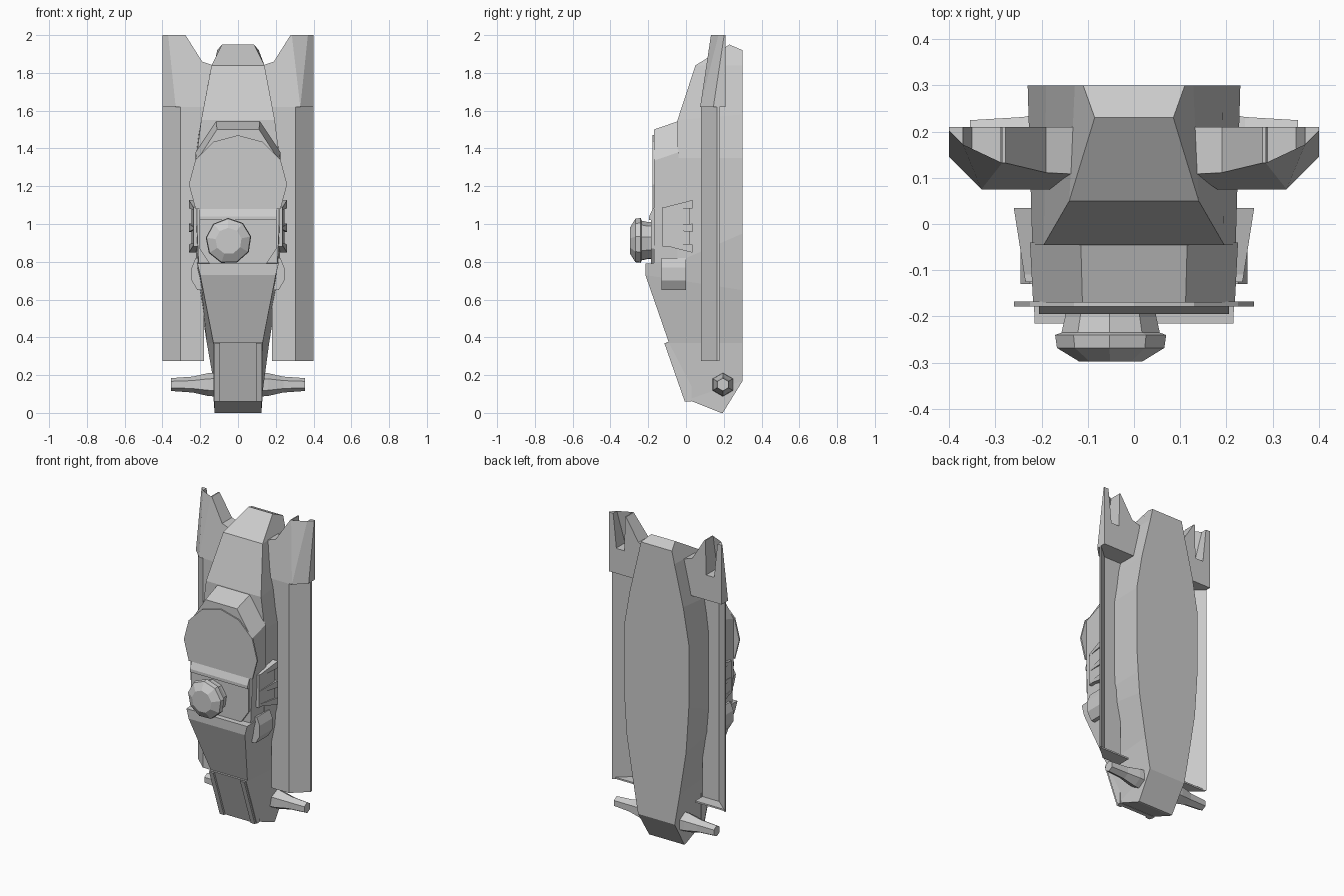
import bpy, bmesh, math

if "Cube" in bpy.data.objects:
    bpy.data.objects.remove(bpy.data.objects["Cube"])


def loft(name, rings, wrap=True):
    """Skin a list of equal-length vertex rings and cap both ends."""
    bm = bmesh.new()
    vs = [[bm.verts.new(p) for p in r] for r in rings]
    n = len(rings[0])
    for a, b in zip(vs, vs[1:]):
        for i in range(n):
            j = (i + 1) % n
            bm.faces.new((a[i], a[j], b[j], b[i]))
    caps = [bm.faces.new(vs[0]), bm.faces.new(vs[-1][::-1])]
    bmesh.ops.triangulate(bm, faces=[f for f in caps if len(f.verts) > 4])
    bmesh.ops.remove_doubles(bm, verts=bm.verts, dist=1e-5)
    bmesh.ops.recalc_face_normals(bm, faces=bm.faces)
    me = bpy.data.meshes.new(name)
    bm.to_mesh(me)
    bm.free()
    ob = bpy.data.objects.new(name, me)
    bpy.context.collection.objects.link(ob)
    return ob


def plate(name, outline, y_front, y_back):
    """Extrude an (x, z) outline along y; y_front may be a function."""
    f = y_front if callable(y_front) else (lambda x, z: y_front)
    return loft(name, [[(x, f(x, z), z) for x, z in outline],
                       [(x, y_back, z) for x, z in outline]])


def mirrored(pts):
    return pts + [(-x, z) for x, z in reversed(pts)]


def box(name, x0, x1, y0, y1, z0, z1):
    return plate(name, [(x0, z0), (x1, z0), (x1, z1), (x0, z1)], y0, y1)


def mirror(ob):
    m = ob.modifiers.new("Mirror", 'MIRROR')
    m.use_axis = (True, False, False)
    return ob


# Main hull: stations of front edge (x, y, z) and back edge (x, y, z)
stations = [
    ((.125, .185, 0), (.125, .195, 0)),
    ((.125, .01, .07), (.13, .30, .17)),
    ((.13, -.09, .37), (.165, .30, .37)),
    ((.20, -.215, .73), (.21, .30, .65)),
    ((.215, -.215, .79), (.22, .30, .79)),
    ((.22, -.045, .80), (.23, .30, .95)),
    ((.22, -.045, 1.35), (.23, .30, 1.35)),
    ((.195, -.045, 1.55), (.19, .30, 1.58)),
    ((.14, .05, 1.84), (.128, .30, 1.84)),
    ((.085, .23, 1.95), (.11, .30, 1.92)),
]
loft("hull", [[f, b, (-b[0], b[1], b[2]), (-f[0], f[1], f[2])] for f, b in stations])

# Raised upper deck with bevelled top edge
deck = mirrored([(.215, .79), (.225, 1.0), (.225, 1.38), (.115, 1.545)])
rim = [(x, z - .045 if z > 1.3 else z) for x, z in deck]
loft("upper_deck", [[(x * .97, -.17, z) for x, z in rim], [(x, -.04, z) for x, z in deck]])

# Round deck plate, flat at its lower edge
arc = [(.26 * math.cos(math.radians(a)), 1.21 + .26 * math.sin(math.radians(a)))
       for a in (-30, 0, 30, 60, 90)]
plate("deck_disc", arc + [(-x, z) for x, z in reversed(arc[:-1])], -.178, -.168)

# Cross rib and octagonal mount panel under the disc
loft("cross_rib", [[(s * .205, y, z) for y, z in
                    ((-.17, 1.095), (-.195, 1.04), (-.195, 1.02), (-.17, 1.02))] for s in (-1, 1)])
plate("mount_panel", mirrored([(.15, .79), (.205, .87), (.205, 1.03)]), -.185, -.165)

# Stepped nine-sided knob
rings = []
for r, y in ((.10, -.165), (.10, -.20), (.108, -.235), (.122, -.24),
             (.118, -.268), (.07, -.297)):
    rings.append([(-.05 + r * math.cos(k * math.tau / 9 + .2), y,
                   .91 + r * math.sin(k * math.tau / 9 + .2)) for k in range(9)])
loft("round_knob", rings)

# Sloped nose plate with two raised rails
nose_y = lambda x, z: -.103 + (.37 - z) * .35
plate("nose_plate", mirrored([(.13, .06), (.13, .375)]), nose_y, .03)
mirror(plate("nose_rail", [(.095, .06), (.125, .06), (.125, .37), (.095, .37)],
             lambda x, z: nose_y(x, z) - .012, .02))

# Side fins flaring outwards and side boxes
for i, (za, zb) in enumerate(((1.08, 1.105), (.977, .98), (.895, .87))):
    mirror(loft(f"side_fin_{i}", [
        [(.20, -.125, za + .006), (.235, -.125, za + .006), (.235, -.125, za - .006), (.20, -.125, za - .006)],
        [(.20, .035, zb + .022), (.26, .035, zb + .022), (.26, .035, zb - .022), (.20, .035, zb - .022)]]))
mirror(loft("side_panel", [
    [(.19, -.125, z), (.235, -.125, z), (.247, .02, z), (.19, .02, z)] for z in (.88, 1.09)]))
mirror(plate("side_box", [(.18, .65), (.215, .65), (.245, .70), (.245, .77), (.225, .82), (.18, .82)],
             -.13, 0))

# Long side skirts: bent sheet with a closing lip at the lower end
bent = [(.18, .08), (.305, .08), (.40, .165), (.40, .178), (.30, .092), (.18, .092)]
mirror(loft("side_skirt", [[(x, y, z) for x, y in bent] for z in (.275, 1.63)]))
lip = [(.18, .08), (.305, .08), (.40, .165), (.18, .165)]
mirror(loft("skirt_lip", [[(x, y, z) for x, y in lip] for z in (.275, .285)]))

# Forked upper ends of the skirts, sloping back and bevelled outside
fork = [(.18, 1.62), (.33, 1.62), (.40, 1.62), (.40, 2), (.37, 2), (.35, 1.78),
        (.29, 1.78), (.285, 2), (.278, 2), (.19, 1.86), (.13, 1.84)]
mirror(plate("skirt_fork", fork,
             lambda x, z: .075 + .15 * (z - 1.62) + max(0, x - .33) * 1.0, .21))

# Tapered six-sided axle stubs
axle = []
for x, r in ((.10, .065), (.16, .06), (.24, .042), (.355, .034)):
    axle.append([(x, .195 + r * math.sin(k * math.tau / 6),
                  .15 + r * math.cos(k * math.tau / 6)) for k in range(6)])
mirror(loft("axle_stub", axle))
